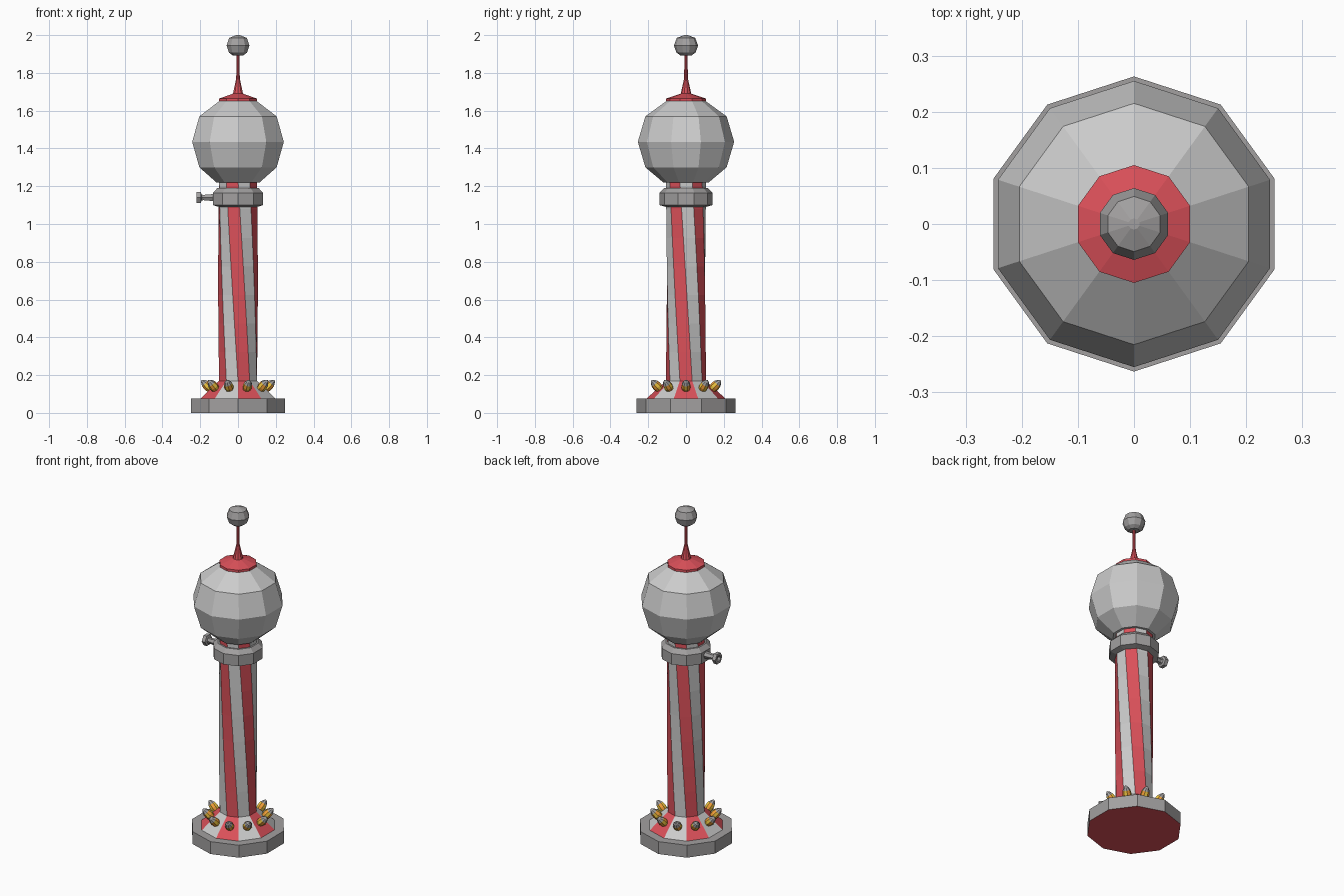
import bpy, bmesh
from math import radians, sin, cos, pi
from mathutils import Vector, Matrix

if "Cube" in bpy.data.objects:
    bpy.data.objects.remove(bpy.data.objects["Cube"])


def material(name, rgb):
    m = bpy.data.materials.new(name)
    m.diffuse_color = (*rgb, 1)
    m.use_nodes = True
    m.node_tree.nodes["Principled BSDF"].inputs["Base Color"].default_value = m.diffuse_color
    return m


RED = material("red", (0.70, 0.08, 0.10))
LIGHT = material("light_grey", (0.70, 0.70, 0.70))
DARK = material("dark_grey", (0.36, 0.35, 0.35))
ORANGE = material("orange", (0.90, 0.35, 0.04))
AMBER = material("amber", (0.85, 0.55, 0.05))


def lathe(name, profile, mats, pick=None, sides=10, start=18, twist=None, matrix=None):
    """Stack of polygon rings (radius, z); pick(ring, side) chooses the material slot."""
    bm = bmesh.new()
    rings = []
    for i, (r, z) in enumerate(profile):
        t = twist[i] if twist else 0
        rings.append([bm.verts.new((r * cos(a), r * sin(a), z)) for a in
                      (radians(start + t) + 2 * pi * k / sides for k in range(sides))])
    for i, (low, high) in enumerate(zip(rings, rings[1:])):
        for k in range(sides):
            n = (k + 1) % sides
            f = bm.faces.new((low[k], low[n], high[n], high[k]))
            f.material_index = pick(i, k) if pick else 0
    bottom = bm.faces.new(rings[0][::-1])
    bottom.material_index = pick(-1, 0) if pick else 0
    top = bm.faces.new(rings[-1])
    top.material_index = pick(len(profile) - 2, 0) if pick else 0
    if matrix:
        bm.transform(matrix)
    mesh = bpy.data.meshes.new(name)
    bm.to_mesh(mesh)
    bm.free()
    for m in mats:
        mesh.materials.append(m)
    ob = bpy.data.objects.new(name, mesh)
    bpy.context.collection.objects.link(ob)
    return ob


def aim(origin, direction):
    """Matrix that points local z along direction."""
    return Matrix.Translation(origin) @ Vector(direction).to_track_quat('Z', 'Y').to_matrix().to_4x4()


def stripes(i, k):
    return 0 if k % 2 else 1


# Foot slab with a red underside
lathe("foot", [(0.263, 0), (0.263, 0.075)], [DARK, RED], lambda i, k: 1 if i < 0 else 0)

# Striped skirt and twisted striped column
lathe("skirt", [(0.21, 0.075), (0.105, 0.17)], [LIGHT, RED], lambda i, k: 1 if k % 2 else 0)
steps = 7
column = [(0.105, 0.17 + 1.06 * i / steps) for i in range(steps + 1)]
lathe("column", column, [RED, LIGHT], stripes,
      twist=[-36 * i / steps for i in range(steps + 1)])

# Ring of pointed bulbs standing square to the skirt
bulb = [(0.020, 0), (0.025, 0.022), (0.022, 0.045), (0.012, 0.062), (0.004, 0.070)]
for n in range(10):
    a = radians(36 * n)
    lathe(f"bulb_{n + 1}", bulb, [ORANGE, AMBER, DARK],
          lambda i, k: 2 if i >= 2 else k % 2, sides=8,
          matrix=aim((0.143 * cos(a), 0.143 * sin(a), 0.123), (cos(a), sin(a), 1)))

# Collar with a side nozzle
lathe("collar", [(0.105, 1.09), (0.14, 1.10), (0.14, 1.165), (0.115, 1.19), (0.10, 1.19)], [DARK])
nozzle = [(0.022, 0), (0.016, 0.06), (0.020, 0.068), (0.034, 0.072), (0.034, 0.094),
          (0.018, 0.094), (0.014, 0.080)]
lathe("nozzle", nozzle, [DARK], sides=6, start=0, matrix=aim((-0.125, 0, 1.14), (-1, 0, 0)))

# Faceted globe
lathe("globe", [(0.12, 1.22), (0.215, 1.30), (0.255, 1.435), (0.215, 1.57), (0.105, 1.65)], [LIGHT])

# Cap drawn up into a thin spire
lathe("spire", [(0.105, 1.65), (0.105, 1.664), (0.028, 1.69), (0.010, 1.77), (0.008, 1.90)], [RED])

# Finial ball
lathe("finial", [(0.030, 1.893), (0.051, 1.908), (0.064, 1.945), (0.049, 1.985), (0.010, 2.0)], [DARK])
